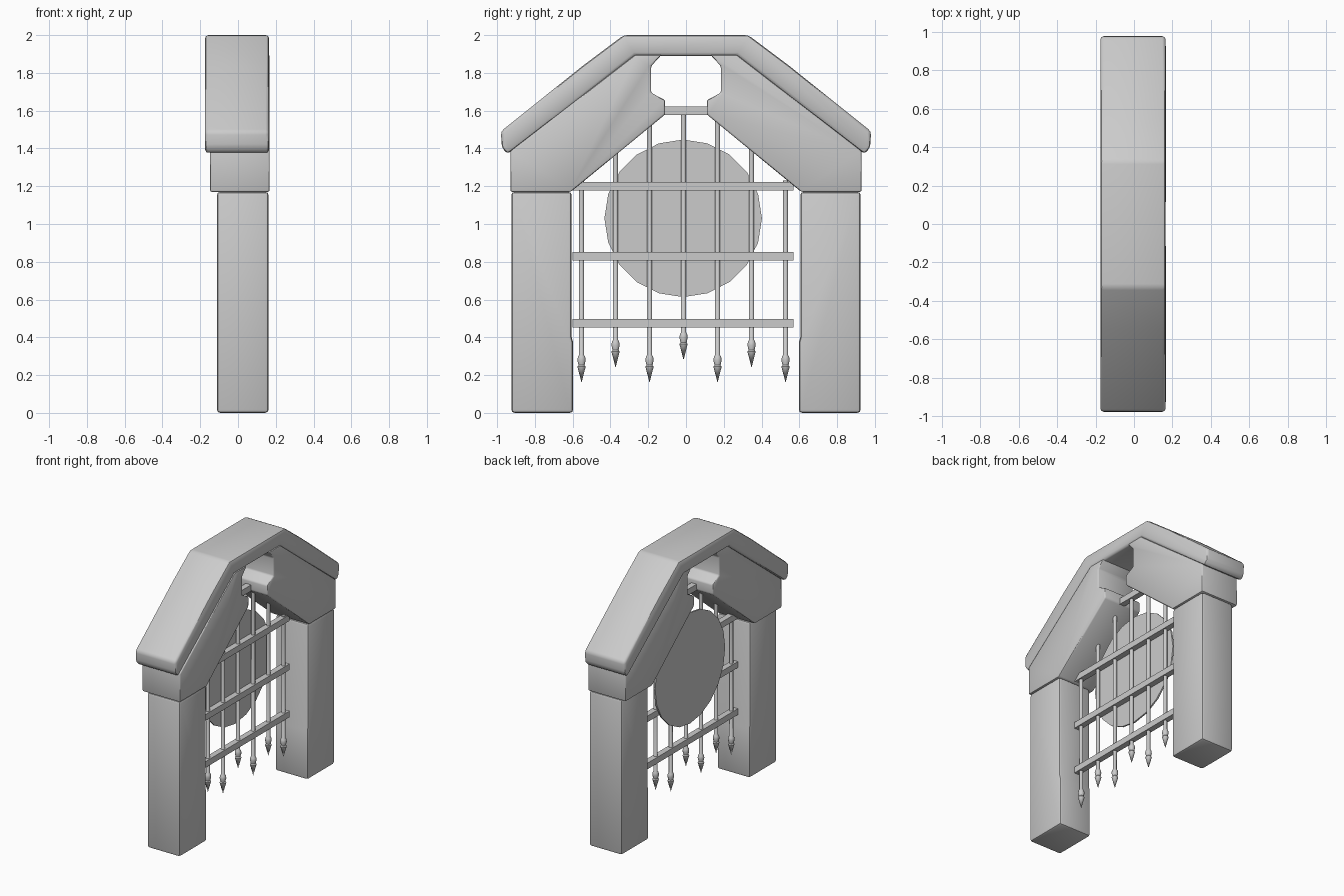
import bpy, bmesh, math
from mathutils import Matrix

if "Cube" in bpy.data.objects:
    bpy.data.objects.remove(bpy.data.objects["Cube"])


def finish(name, bm, bevel=0.0, segments=2):
    bmesh.ops.recalc_face_normals(bm, faces=bm.faces)
    me = bpy.data.meshes.new(name)
    bm.to_mesh(me)
    bm.free()
    ob = bpy.data.objects.new(name, me)
    bpy.context.collection.objects.link(ob)
    bpy.ops.object.select_all(action='DESELECT')
    bpy.context.view_layer.objects.active = ob
    ob.select_set(True)
    if bevel:
        mod = ob.modifiers.new("worn_edges", 'BEVEL')
        mod.width, mod.segments = bevel, segments
        mod.limit_method, mod.angle_limit = 'ANGLE', math.radians(25)
        bpy.ops.object.modifier_apply(modifier=mod.name)
    bpy.ops.object.shade_smooth_by_angle(angle=math.radians(40))
    return ob


def slab(name, outline, x0, x1, bevel):
    """Extrude a y-z outline from x0 to x1."""
    bm = bmesh.new()
    face = bm.faces.new([bm.verts.new((x0, y, z)) for y, z in outline])
    ext = bmesh.ops.extrude_face_region(bm, geom=[face])
    bmesh.ops.translate(bm, vec=(x1 - x0, 0, 0),
                        verts=[v for v in ext['geom'] if isinstance(v, bmesh.types.BMVert)])
    return finish(name, bm, bevel)


def lathe(name, profile, x, y, sides=10):
    """Spin (radius, z) points around a vertical axis."""
    bm = bmesh.new()
    rings = []
    for r, z in profile:
        if r == 0:
            rings.append([bm.verts.new((x, y, z))] * sides)
        else:
            rings.append([bm.verts.new((x + r * math.cos(2 * math.pi * i / sides),
                                        y + r * math.sin(2 * math.pi * i / sides), z))
                          for i in range(sides)])
    for a, b in zip(rings, rings[1:]):
        for i in range(sides):
            j = (i + 1) % sides
            bm.faces.new(list(dict.fromkeys((a[i], a[j], b[j], b[i]))))
    return finish(name, bm)


def mirrored(pts, side):
    return [(y * side, z) for y, z in pts]


# Stone pillars and angled haunches, both sides
pillar = [(0.925, 0), (0.925, 1.17), (0.605, 1.17), (0.605, 0.40), (0.597, 0.37), (0.597, 0)]
haunch = [(0.93, 1.17), (0.61, 1.17), (0.11, 1.58), (0.11, 1.655), (0.185, 1.695),
          (0.185, 1.835), (0.13, 1.895), (0.27, 1.895), (0.93, 1.385)]
for side, label in ((-1, "left"), (1, "right")):
    slab(label + "_pillar", mirrored(pillar, side), -0.112, 0.162, 0.018)
    slab(label + "_haunch", mirrored(haunch, side), -0.148, 0.168, 0.010)

# Coping that caps the arch
half = [(0.27, 1.89), (0.945, 1.37), (0.975, 1.405), (0.98, 1.49), (0.55, 1.835), (0.33, 2.0)]
coping = half + mirrored(half, -1)[::-1]
slab("coping", coping, -0.175, 0.165, 0.018)

# Horizontal gate rails
for i, (z, y0, y1) in enumerate([(0.475, -0.60, 0.57), (0.83, -0.60, 0.57),
                                 (1.20, -0.60, 0.57), (1.60, -0.15, 0.15)]):
    h = 0.023
    slab(f"rail_{i}", [(y0, z - h), (y1, z - h), (y1, z + h), (y0, z + h)], -0.012, 0.032, 0)

# Vertical gate bars with spear tips
tips = [0.16, 0.24, 0.16, 0.28, 0.16, 0.24, 0.16]
tops = [1.23, 1.42, 1.56, 1.615, 1.56, 1.42, 1.23]
for i, (tip, top) in enumerate(zip(tips, tops)):
    lathe(f"spear_bar_{i}",
          [(0, tip), (0.023, tip + 0.085), (0.017, tip + 0.093), (0.023, tip + 0.118),
           (0.020, tip + 0.138), (0.014, tip + 0.146), (0.014, top), (0, top)],
          0.010, -0.553 + i * 0.180)

# Round disc behind the gate
bm = bmesh.new()
bmesh.ops.create_cone(bm, cap_ends=True, segments=20, radius1=0.417, radius2=0.417, depth=0.012,
                      matrix=Matrix.Translation((-0.018, -0.015, 1.03))
                      @ Matrix.Rotation(math.pi / 2, 4, 'Y'))
finish("disc", bm)
